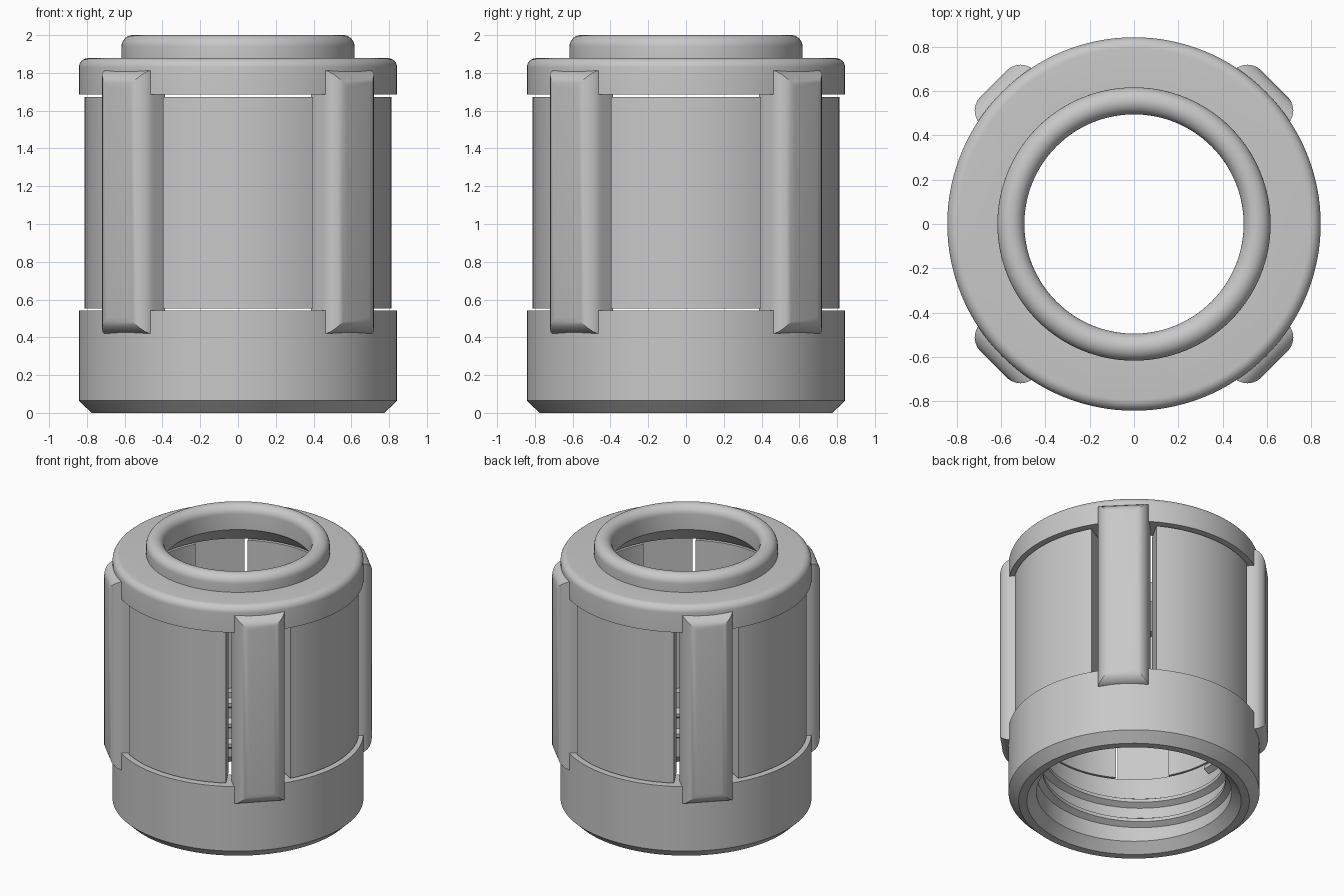
import bpy, bmesh
from math import sin, cos, pi, radians
from mathutils import Matrix

old = bpy.data.objects.get("Cube")
if old:
    bpy.data.objects.remove(old, do_unlink=True)

grey = bpy.data.materials.new("plain_grey")
grey.use_nodes = True
tone = (0.58, 0.58, 0.58, 1)
grey.diffuse_color = tone
grey.node_tree.nodes["Principled BSDF"].inputs["Base Color"].default_value = tone


def finish(bm, name):
    """Turn a bmesh into a smooth-shaded object with sharp edges kept."""
    bmesh.ops.recalc_face_normals(bm, faces=bm.faces)
    mesh = bpy.data.meshes.new(name)
    bm.to_mesh(mesh)
    bm.free()
    mesh.materials.append(grey)
    obj = bpy.data.objects.new(name, mesh)
    bpy.context.collection.objects.link(obj)
    bpy.ops.object.select_all(action="DESELECT")
    obj.select_set(True)
    bpy.context.view_layer.objects.active = obj
    bpy.ops.object.shade_smooth_by_angle(angle=radians(30))
    return obj


def arc(r, z, radius, start, end, steps=8):
    """Profile points of a rounded corner, angles in degrees."""
    angles = [radians(start + (end - start) * i / steps) for i in range(steps + 1)]
    return [(r + radius * cos(a), z + radius * sin(a)) for a in angles]


def sweep(name, profile, start=0, end=360, steps=128, rise=0):
    """Sweep a closed (radius, z) profile around z, with an optional rise."""
    bm = bmesh.new()
    full = end - start == 360 and rise == 0
    rows = []
    for i in range(steps if full else steps + 1):
        t = i / steps
        a = radians(start + (end - start) * t)
        rows.append([bm.verts.new((r * cos(a), r * sin(a), z + rise * t)) for r, z in profile])
    n = len(profile)
    for i in range(steps):
        a, b = rows[i], rows[(i + 1) % len(rows)]
        for j in range(n):
            k = (j + 1) % n
            bm.faces.new((a[j], a[k], b[k], b[j]))
    if not full:
        bm.faces.new(rows[0])
        bm.faces.new(rows[-1])
    return finish(bm, name)


bore = 0.655  # inner radius shared by collar, panels and cap

# Lower collar, chamfered at the foot outside and inside
sweep("lower_collar", [(0.775, 0), (0.843, 0.065), (0.843, 0.543), (bore, 0.543),
                       (bore, 0.065), (0.72, 0)])

# Internal screw thread
sweep("screw_thread", [(bore + 0.01, 0.07), (0.615, 0.1), (0.615, 0.125), (bore + 0.01, 0.155)],
      end=2.5 * 360, steps=220, rise=0.375)

# Top cap with rounded shoulder, raised round lip and sloping underside
cap = [(bore, 1.685), (0.843, 1.685)]
cap += arc(0.793, 1.828, 0.05, 0, 90)
cap += [(0.617, 1.878)]
cap += arc(0.556, 1.939, 0.061, 0, 180, 16)
cap += [(0.495, 1.825)]
sweep("top_cap", cap)

# Four thick curved wall panels, separated from their neighbours by narrow gaps
for i, side in enumerate(("left", "back", "right", "front")):
    sweep(side + "_panel", [(bore, 0.553), (0.812, 0.553), (0.812, 1.673), (bore, 1.673)],
          start=i * 90 - 29.3, end=i * 90 + 29.3, steps=24)

# Four upright grip ribs with rounded outer edges
inner, outer, half, low, high = 0.72, 0.897, 0.173, 0.417, 1.815
for i, corner in enumerate(("back_left", "back_right", "front_right", "front_left")):
    bm = bmesh.new()
    size = Matrix.Diagonal((outer - inner, 2 * half, high - low, 1))
    place = Matrix.Translation(((inner + outer) / 2, 0, (low + high) / 2))
    bmesh.ops.create_cube(bm, size=1, matrix=place @ size)
    edges = [e for e in bm.edges if all(v.co.x > outer - 0.01 for v in e.verts)]
    bmesh.ops.bevel(bm, geom=edges, offset=0.09, segments=6, profile=0.5, affect="EDGES")
    bm.transform(Matrix.Rotation(pi / 4 + i * pi / 2, 4, "Z"))
    finish(bm, corner + "_rib")
